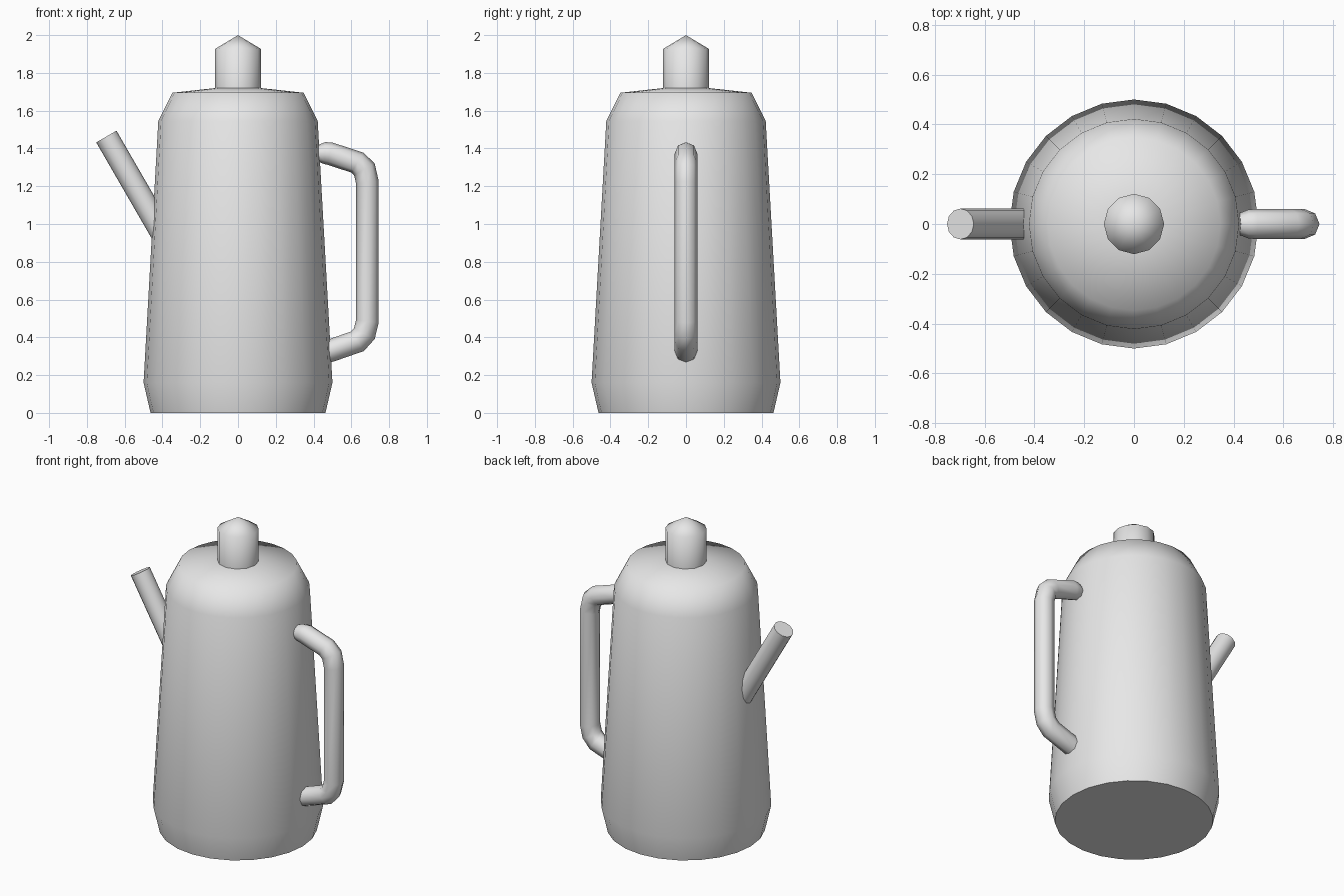
import bpy, bmesh, math
from mathutils import Vector

if "Cube" in bpy.data.objects:
    bpy.data.objects.remove(bpy.data.objects["Cube"])

metal = bpy.data.materials.new("grey_metal")
metal.diffuse_color = (0.8, 0.8, 0.8, 1)
metal.use_nodes = True
metal.node_tree.nodes["Principled BSDF"].inputs["Base Color"].default_value = metal.diffuse_color


def tube(name, path, sides):
    """Round tube through (x, z, radius) points in the XZ plane, flat end caps."""
    bm = bmesh.new()
    pts = [Vector((x, 0, z)) for x, z, _ in path]
    rings = []
    for i, (_, _, r) in enumerate(path):
        # mitre direction from the two neighbouring segments
        dirs = []
        if i > 0:
            dirs.append((pts[i] - pts[i - 1]).normalized())
        if i < len(pts) - 1:
            dirs.append((pts[i + 1] - pts[i]).normalized())
        t = sum(dirs, Vector()).normalized()
        across = Vector((t.z, 0, -t.x)) / max(t.dot(dirs[0]), 0.5)
        rings.append([bm.verts.new(pts[i] + across * r * math.cos(a) + Vector((0, r * math.sin(a), 0)))
                      for a in (2 * math.pi * k / sides for k in range(sides))])
    finish(name, bm, rings, sides)


def lathe(name, profile, sides):
    """Turn (radius, z) points around the Z axis; a zero radius becomes a tip."""
    bm = bmesh.new()
    rings = []
    for r, z in profile:
        if r == 0:
            rings.append([bm.verts.new((0, 0, z))] * sides)
        else:
            rings.append([bm.verts.new((r * math.cos(a), r * math.sin(a), z))
                          for a in (2 * math.pi * k / sides for k in range(sides))])
    finish(name, bm, rings, sides)


def finish(name, bm, rings, sides):
    """Bridge the rings, cap the ends and smooth everything but the caps."""
    for a, b in zip(rings, rings[1:]):
        for k in range(sides):
            n = (k + 1) % sides
            quad = list(dict.fromkeys((a[k], a[n], b[n], b[k])))
            bm.faces.new(quad).smooth = True
    for ring in (rings[0], rings[-1]):
        if ring[0] is not ring[1]:
            cap = bm.faces.new(ring)
            cap.smooth = False
            for e in cap.edges:
                e.smooth = False
    bmesh.ops.recalc_face_normals(bm, faces=bm.faces)
    mesh = bpy.data.meshes.new(name)
    bm.to_mesh(mesh)
    bm.free()
    mesh.materials.append(metal)
    bpy.context.collection.objects.link(bpy.data.objects.new(name, mesh))


# Tapered pot with rounded shoulder
lathe("pot_body", [(0.463, 0), (0.5, 0.16), (0.422, 1.545), (0.347, 1.695), (0.1, 1.722)], 24)

# Lid knob with a pointed top
lathe("lid_knob", [(0.121, 1.7), (0.121, 1.927), (0, 2.0)], 12)

# Straight slanted spout
tube("spout", [(-0.38, 0.914, 0.062), (-0.697, 1.463, 0.062)], 12)

# Handle with bent corners
tube("handle", [(0.418, 1.373, 0.042), (0.46, 1.375, 0.058), (0.485, 1.373, 0.06),
                (0.632, 1.325, 0.06), (0.669, 1.29, 0.06), (0.685, 1.22, 0.06),
                (0.685, 0.485, 0.06), (0.669, 0.42, 0.06), (0.632, 0.379, 0.06),
                (0.5, 0.333, 0.06), (0.44, 0.315, 0.06)], 8)
